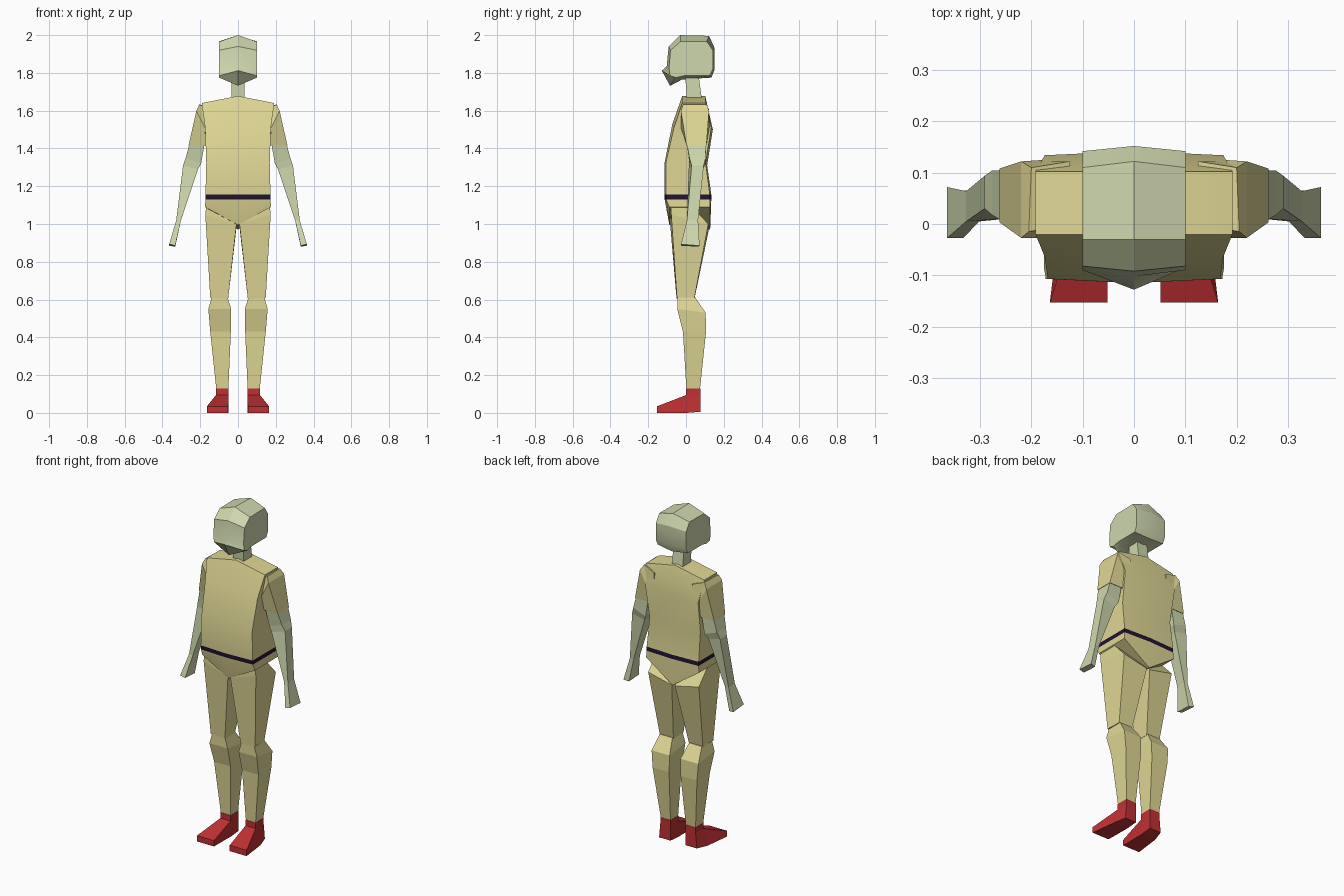
import bpy, bmesh, math


def material(name, rgb):
    m = bpy.data.materials.new(name)
    m.diffuse_color = (*rgb, 1)
    return m


SUIT = material("pale yellow suit", (0.74, 0.68, 0.30))
SKIN = material("pale green skin", (0.62, 0.68, 0.42))
BELT = material("dark purple belt", (0.015, 0.007, 0.03))
RED = material("red boots", (0.52, 0.03, 0.033))


def loft(name, sections, mats, bands=None, mirror=False, angle=0):
    """Skin a list of equal rings, capped; bands gives a material per span."""
    bm = bmesh.new()
    rings = [[bm.verts.new(p) for p in s] for s in sections]
    n = len(rings[0])
    for i, (a, b) in enumerate(zip(rings, rings[1:])):
        for j in range(n):
            k = (j + 1) % n
            f = bm.faces.new((a[j], a[k], b[k], b[j]))
            f.material_index = bands[i] if bands else 0
    for r, idx in ((rings[0], 0), (rings[-1], -1)):
        # six-point rings are capped as two halves, so they can fold at the middle
        parts = [(0, 1, 4, 5), (1, 2, 3, 4)] if n == 6 else [range(n)]
        for p in parts:
            f = bm.faces.new([r[q] for q in p])
            f.material_index = bands[idx] if bands else 0
    bmesh.ops.recalc_face_normals(bm, faces=bm.faces)
    me = bpy.data.meshes.new(name)
    bm.to_mesh(me)
    bm.free()
    for m in mats:
        me.materials.append(m)
    ob = bpy.data.objects.new(name, me)
    bpy.context.collection.objects.link(ob)
    if mirror:
        ob.modifiers.new("mirror", 'MIRROR').use_mirror_merge = False
    if angle:
        bpy.ops.object.select_all(action='DESELECT')
        ob.select_set(True)
        bpy.context.view_layer.objects.active = ob
        bpy.ops.object.shade_smooth_by_angle(angle=math.radians(angle))
    return ob


def trunk(w, front, back, z, zf=None, zb=None, bulge=0.008):
    """Six-point ring: boxy, with slightly raised front and back middles."""
    zf, zb = zf or z, zb or z
    return [(-w, front + bulge, z), (0, front, zf), (w, front + bulge, z),
            (w, back - bulge, z), (0, back, zb), (-w, back - bulge, z)]


def box(x0, x1, y0, y1, z):
    return [(x0, y0, z), (x1, y0, z), (x1, y1, z), (x0, y1, z)]


# Torso with pelvis and belt
loft("torso", [
    trunk(0.175, -0.088, 0.128, 1.09, 0.995, 0.97, 0),
    trunk(0.172, -0.113, 0.134, 1.13),
    trunk(0.172, -0.115, 0.134, 1.155),
    trunk(0.168, -0.115, 0.112, 1.325, 1.315, 1.31),
    trunk(0.174, -0.072, 0.142, 1.51, 1.53, 1.50),
    trunk(0.192, -0.02, 0.102, 1.64, 1.678, 1.678, 0),
], [SUIT, BELT], [0, 1, 0, 0, 0], angle=25)

# Neck
loft("neck", [box(-0.036, 0.036, 0.005, 0.085, 1.65),
              box(-0.034, 0.034, -0.005, 0.065, 1.80)], [SKIN])

# Head: side outline and raised middle outline
side = [(-0.03, 1.965), (-0.082, 1.92), (-0.09, 1.83), (-0.085, 1.785), (-0.055, 1.775),
        (-0.01, 1.785), (0.125, 1.785), (0.142, 1.82), (0.142, 1.92), (0.11, 1.967)]
mid = [(-0.03, 2.0), (-0.092, 1.94), (-0.102, 1.835), (-0.128, 1.812), (-0.085, 1.732),
       (-0.02, 1.765), (0.135, 1.775), (0.152, 1.82), (0.152, 1.93), (0.122, 1.996)]
loft("head", [[(x, y, z) for y, z in o] for x, o in
              ((-0.1, side), (0, mid), (0.1, side))], [SKIN], angle=25)

# Sleeves, with a stub running into the shoulder blades
loft("sleeve", [
    [(0.125, 0.0, 1.56), (0.125, 0.0, 1.605), (0.125, 0.122, 1.605), (0.125, 0.122, 1.57)],
    [(0.175, -0.02, 1.53), (0.205, -0.015, 1.632), (0.20, 0.11, 1.632), (0.175, 0.122, 1.55)],
    [(0.175, -0.027, 1.51), (0.22, -0.027, 1.60), (0.22, 0.122, 1.60), (0.175, 0.125, 1.52)],
    box(0.17, 0.262, 0.003, 0.108, 1.415),
], [SUIT], mirror=True)

# Forearms and hands
loft("forearm", [
    box(0.178, 0.258, 0.006, 0.105, 1.42),
    [(0.195, 0.018, 1.32), (0.277, 0.018, 1.35), (0.277, 0.104, 1.35), (0.195, 0.104, 1.32)],
    [(0.212, 0.014, 1.29), (0.291, 0.03, 1.31), (0.291, 0.094, 1.31), (0.212, 0.09, 1.29)],
    box(0.302, 0.327, 0.005, 0.064, 1.02),
    [(0.332, -0.027, 0.885), (0.364, -0.027, 0.893),
     (0.364, 0.072, 0.885), (0.332, 0.065, 0.88)],
], [SKIN], mirror=True)

# Thighs
loft("thigh", [
    box(0.02, 0.168, -0.08, 0.03, 1.095),
    [(0.008, -0.084, 1.0), (0.173, -0.078, 1.05), (0.168, 0.118, 1.0), (0.01, 0.12, 0.965)],
    [(0.052, -0.05, 0.605), (0.147, -0.048, 0.61), (0.143, 0.045, 0.61), (0.052, 0.045, 0.605)],
], [SUIT], mirror=True)

# Shins
loft("shin", [
    box(0.055, 0.14, -0.046, 0.05, 0.61),
    [(0.036, -0.046, 0.55), (0.157, -0.046, 0.55), (0.155, 0.104, 0.53), (0.036, 0.104, 0.53)],
    box(0.038, 0.147, -0.016, 0.106, 0.43),
    box(0.051, 0.115, 0.002, 0.074, 0.125),
], [SUIT], mirror=True)

# Boots: ankle cuff and wedge-shaped foot
loft("boot_cuff", [box(0.05, 0.117, 0.0, 0.076, 0.128),
                   box(0.05, 0.117, 0.0, 0.076, 0.09)], [RED], mirror=True)
loft("boot_foot", [
    [(0.052, -0.153, 0.002), (0.164, -0.153, 0.002), (0.164, -0.153, 0.035), (0.052, -0.153, 0.035)],
    [(0.05, 0.005, 0.002), (0.145, 0.005, 0.002), (0.117, 0.0, 0.094), (0.05, 0.0, 0.094)],
    [(0.05, 0.076, 0.008), (0.125, 0.076, 0.008), (0.117, 0.076, 0.094), (0.05, 0.076, 0.094)],
], [RED], mirror=True)

# Stand the figure exactly on the ground
for ob in bpy.context.collection.objects:
    for v in ob.data.vertices:
        v.co.z = max(0.0, v.co.z - 0.002) if v.co.z < 0.01 else v.co.z
